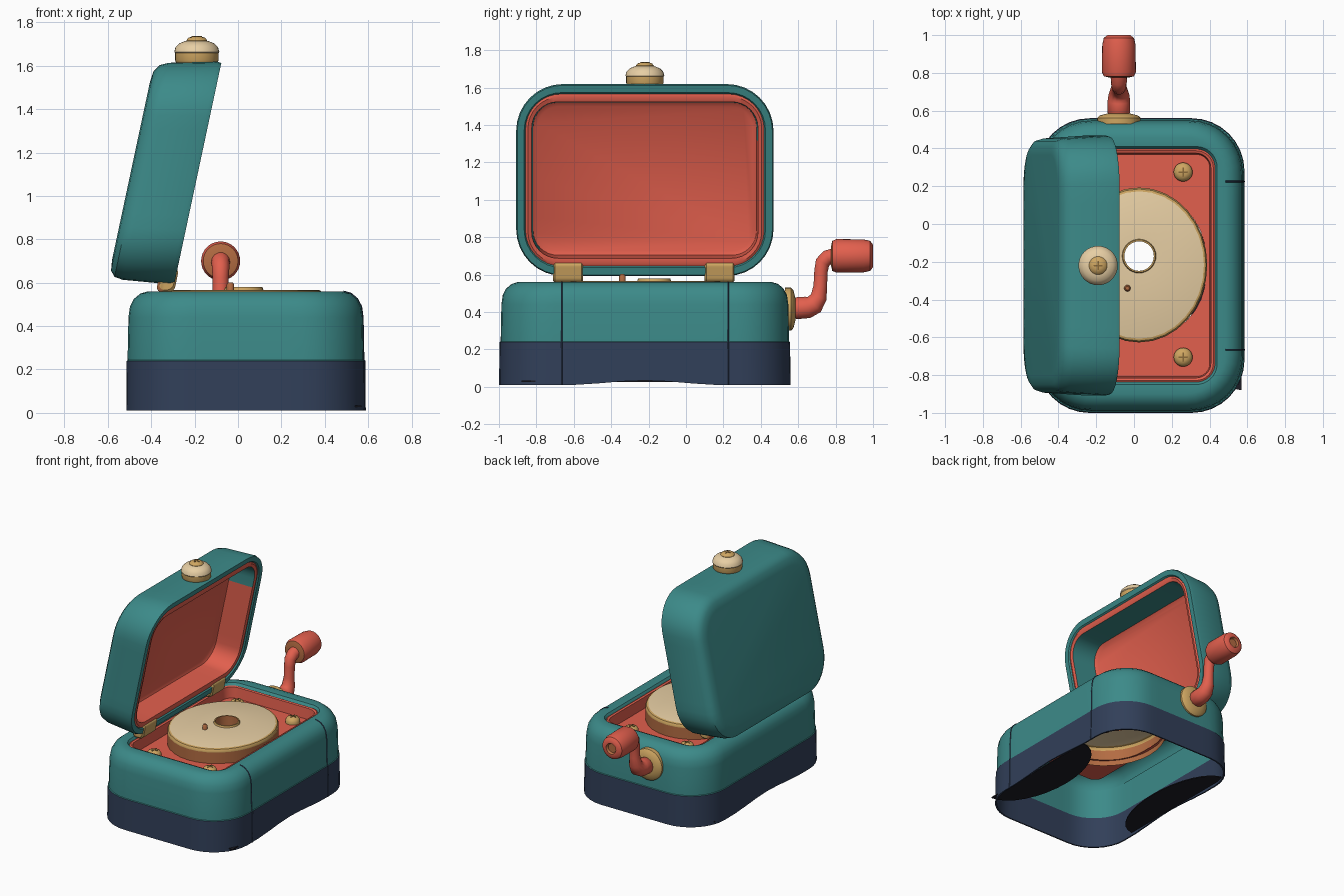
import bpy, bmesh
from math import cos, sin, pi, hypot, radians

if "Cube" in bpy.data.objects:
    bpy.data.objects.remove(bpy.data.objects["Cube"])

COLOURS = {
    "teal": (0.045, 0.255, 0.25),
    "navy": (0.031, 0.05, 0.1),
    "coral": (0.76, 0.115, 0.075),
    "cream": (0.8, 0.62, 0.37),
    "gold": (0.62, 0.38, 0.12),
    "copper": (0.45, 0.15, 0.055),
    "bronze": (0.25, 0.14, 0.04),
    "black": (0.012, 0.012, 0.018),
}
MATS = {}
for name, rgb in COLOURS.items():
    m = bpy.data.materials.new(name)
    m.use_nodes = True
    m.diffuse_color = (*rgb, 1)
    m.node_tree.nodes["Principled BSDF"].inputs["Base Color"].default_value = (*rgb, 1)
    MATS[name] = m


def rounded_rect(ha, hb, r, arc=8, side=8):
    """Rounded rectangle outline; a circle when both half sizes equal r."""
    corners = [(ha - r, hb - r), (r - ha, hb - r), (r - ha, r - hb), (ha - r, r - hb)]
    pts = []
    for q, (ca, cb) in enumerate(corners):
        for i in range(arc + 1):
            t = (q + i / arc) * pi / 2
            pts.append((ca + r * cos(t), cb + r * sin(t)))
        na, nb = corners[(q + 1) % 4]
        t = (q + 1) * pi / 2
        start = pts[-1]
        end = (na + r * cos(t), nb + r * sin(t))
        for i in range(1, side):
            f = i / side
            pts.append((start[0] + f * (end[0] - start[0]), start[1] + f * (end[1] - start[1])))
    return pts


def finish(obj, angle=38):
    bpy.ops.object.select_all(action="DESELECT")
    obj.select_set(True)
    bpy.context.view_layer.objects.active = obj
    bpy.ops.object.shade_smooth_by_angle(angle=radians(angle))


def loft(name, rings, place, caps=(False, False), rule=None):
    """Skin rings (half a, half b, corner, depth, colour of the next band)."""
    bm = bmesh.new()
    used = []

    def paint(face, colour):
        if colour not in used:
            used.append(colour)
        face.material_index = used.index(colour)

    loops, flat = [], []
    for ha, hb, r, d, _ in rings:
        pts = rounded_rect(ha, hb, r)
        flat.append(pts)
        loops.append([bm.verts.new(place(a, b, d)) for a, b in pts])
    n = len(flat[0])
    for k in range(len(rings) - 1):
        for i in range(n):
            j = (i + 1) % n
            f = bm.faces.new((loops[k][i], loops[k][j], loops[k + 1][j], loops[k + 1][i]))
            colour = rings[k][4]
            if rule:
                a, b = flat[k][i]
                colour = rule(a, b, (rings[k][3] + rings[k + 1][3]) / 2, colour)
            paint(f, colour)
    for wanted, k in zip(caps, (0, -1)):
        if wanted:
            paint(bm.faces.new(loops[k]), rings[k][4])
    bmesh.ops.remove_doubles(bm, verts=bm.verts, dist=0.0002)
    bmesh.ops.recalc_face_normals(bm, faces=bm.faces)
    mesh = bpy.data.meshes.new(name)
    bm.to_mesh(mesh)
    bm.free()
    for c in used:
        mesh.materials.append(MATS[c])
    obj = bpy.data.objects.new(name, mesh)
    bpy.context.collection.objects.link(obj)
    finish(obj)


def turned(name, profile, place, caps=(True, True)):
    """Round part from (radius, depth, colour) points."""
    loft(name, [(r, r, r, d, c) for r, d, c in profile], place, caps)


def tube(name, path, colour):
    """Round tube along (x, y, z, radius) points."""
    cu = bpy.data.curves.new(name, "CURVE")
    cu.dimensions = "3D"
    cu.bevel_depth = 1
    cu.bevel_resolution = 5
    cu.use_fill_caps = True
    sp = cu.splines.new("POLY")
    sp.points.add(len(path) - 1)
    for p, (x, y, z, r) in zip(sp.points, path):
        p.co = (x, y, z, 1)
        p.radius = r
    cu.materials.append(MATS[colour])
    obj = bpy.data.objects.new(name, cu)
    bpy.context.collection.objects.link(obj)
    bpy.ops.object.select_all(action="DESELECT")
    obj.select_set(True)
    bpy.context.view_layer.objects.active = obj
    bpy.ops.object.convert(target="MESH")
    finish(bpy.context.object, 60)


def upright(x, y):
    return lambda a, b, d: (x + a, y + b, d)


CX, CY = 0.035, -0.22


# Hollow case with rolled top edge and recessed tray, gently arched below
def case_place(a, b, d):
    arch = 0.012 * (1 + cos(pi * b / 0.42)) if d < 0.05 and abs(b) < 0.42 and abs(a) > 0.5 else 0
    return (CX + a, CY + b, d + arch)


OUTER = [
    (0.55, 0.78, 0.28, 0.01, "navy"),
    (0.548, 0.776, 0.28, 0.24, "teal"),
    (0.544, 0.771, 0.28, 0.243, "teal"),
    (0.54, 0.767, 0.28, 0.44, "teal"),
    (0.533, 0.76, 0.28, 0.49, "teal"),
    (0.515, 0.742, 0.27, 0.525, "teal"),
    (0.485, 0.712, 0.24, 0.55, "teal"),
    (0.45, 0.68, 0.21, 0.56, "teal"),
]
INNER = [
    (0.53, 0.757, 0.27, 0.46, "teal"),
    (0.535, 0.762, 0.27, 0.24, "navy"),
    (0.54, 0.77, 0.275, 0.01, "navy"),
]
TRAY = [
    (0.405, 0.63, 0.11, 0.557, "teal"),
    (0.394, 0.617, 0.1, 0.54, "coral"),
    (0.385, 0.608, 0.09, 0.545, "coral"),
    (0.372, 0.595, 0.08, 0.54, "coral"),
    (0.366, 0.588, 0.07, 0.46, "coral"),
    (0.345, 0.39, 0.34, 0.46, "coral"),
]
loft("case", INNER + OUTER + TRAY, case_place)

# Seams on the long front panel
for y in (-0.665, 0.225):
    tube("case_seam", [(CX + ha, y, d, 0.004) for ha, _, _, d, _ in OUTER], "navy")

# Dark half-oval base plates along both long sides
for x, y, sx, sy in ((0.57, -0.38, -0.27, 0.5), (-0.5, -0.12, 0.23, 0.5)):
    loft("base_plate", [(1, 1, 1, z, "black") for z in (0.026, 0.033)],
         lambda a, b, d: (x + sx * max(a, 0), y + sy * b, d), (True, True))


# Open-bottomed turntable with a spindle hole
def disc_place(a, b, d):
    centre = hypot(a, b) < 0.15
    return (0.027 + a * (1 if centre else 0.88), -0.217 + b + (0.047 if centre else 0), d)


turned("turntable", [
    (0.078, 0.5, "copper"), (0.078, 0.58, "gold"), (0.086, 0.58, "gold"),
    (0.09, 0.567, "cream"), (0.39, 0.567, "gold"), (0.402, 0.563, "gold"),
    (0.41, 0.55, "gold"), (0.41, 0.542, "copper"), (0.41, 0.42, "copper")],
    disc_place, (False, False))
turned("turntable_pin", [(0.017, 0.55, "copper"), (0.017, 0.592, "copper"), (0.01, 0.602, "copper")],
       upright(-0.035, -0.34))


# Cross-head screws
def screw(name, x, y, z, r, h):
    turned(name, [(r, z, "gold"), (r, z + h * 0.4, "gold"), (r * 0.8, z + h * 0.8, "gold"),
                  (r * 0.4, z + h, "gold")], upright(x, y))
    for la, lb in ((r * 0.5, r * 0.08), (r * 0.08, r * 0.5)):
        loft(name + "_slot", [(la, lb, r * 0.05, z + h - 0.004, "bronze"),
                              (la, lb, r * 0.05, z + h + 0.002, "bronze")], upright(x, y), (True, True))


for x in (-0.2, 0.26):
    for y in (-0.705, 0.275):
        screw("tray_screw", x, y, 0.461, 0.05, 0.045)


# Leaning lid with lined interior
def lid_place(a, b, d):
    return (-0.185 + 0.213 * a - d, CY + b, 1.105 + a + 0.035 * d)


def lid_paint(a, b, d, colour):
    bare = a > 0.39 or b < -0.56 or (a > 0.27 and b > 0.55)
    return "teal" if colour == "coral" and 0.05 < d < 0.18 and bare else colour


loft("lid", [
    (0.41, 0.585, 0.17, 0.308, "teal"),
    (0.46, 0.63, 0.21, 0.302, "teal"),
    (0.488, 0.66, 0.23, 0.28, "teal"),
    (0.5, 0.673, 0.24, 0.24, "teal"),
    (0.513, 0.688, 0.25, 0.02, "teal"),
    (0.507, 0.682, 0.245, 0.0, "teal"),
    (0.468, 0.645, 0.2, 0.0, "teal"),
    (0.46, 0.638, 0.19, 0.01, "coral"),
    (0.445, 0.625, 0.17, 0.004, "coral"),
    (0.418, 0.605, 0.14, 0.01, "coral"),
    (0.408, 0.597, 0.13, 0.2, "coral"),
    (0.385, 0.575, 0.11, 0.215, "coral"),
], lid_place, (True, True), lid_paint)

# Lid knob
turned("lid_knob", [
    (0.07, 1.59, "gold"), (0.095, 1.612, "gold"), (0.1, 1.625, "gold"), (0.1, 1.658, "cream"),
    (0.104, 1.663, "cream"), (0.098, 1.685, "cream"), (0.08, 1.703, "cream"),
    (0.05, 1.715, "cream")], upright(-0.19, -0.22))
screw("knob_screw", -0.19, -0.22, 1.705, 0.048, 0.03)

# Hinges
for y in (-0.63, 0.18):
    loft("hinge", [(ha, hb, 0.025, d, "gold") for ha, hb, d in (
        (0.032, 0.045, y - 0.08), (0.042, 0.055, y - 0.07),
        (0.042, 0.055, y + 0.07), (0.032, 0.045, y + 0.08))],
        lambda a, b, d: (-0.325 + a + 0.2 * b, d, 0.612 + b), (True, True),
        lambda a, b, d, c: "copper" if a < -0.01 else c)


# Crank: flange, bent arm and grip
def along_y(x, z):
    return lambda a, b, d: (x + a, d, z + b)


turned("crank_flange", [(0.115, 0.53, "gold"), (0.115, 0.562, "gold"), (0.1, 0.575, "gold"),
                        (0.06, 0.585, "gold")], along_y(-0.08, 0.415))
tube("crank_arm", [(-0.08, y, z, r) for y, z, r in (
    (0.57, 0.42, 0.045), (0.59, 0.42, 0.06), (0.65, 0.425, 0.06), (0.685, 0.44, 0.055),
    (0.71, 0.48, 0.045), (0.718, 0.54, 0.037), (0.722, 0.62, 0.037), (0.73, 0.665, 0.04),
    (0.755, 0.69, 0.042), (0.8, 0.7, 0.045))], "coral")
turned("crank_grip", [
    (0.05, 0.775, "copper"), (0.08, 0.782, "coral"), (0.09, 0.805, "coral"), (0.088, 0.95, "coral"),
    (0.08, 0.985, "coral"), (0.06, 1.0, "coral"), (0.04, 1.0, "copper"), (0.032, 0.985, "copper")],
    along_y(-0.08, 0.7))
